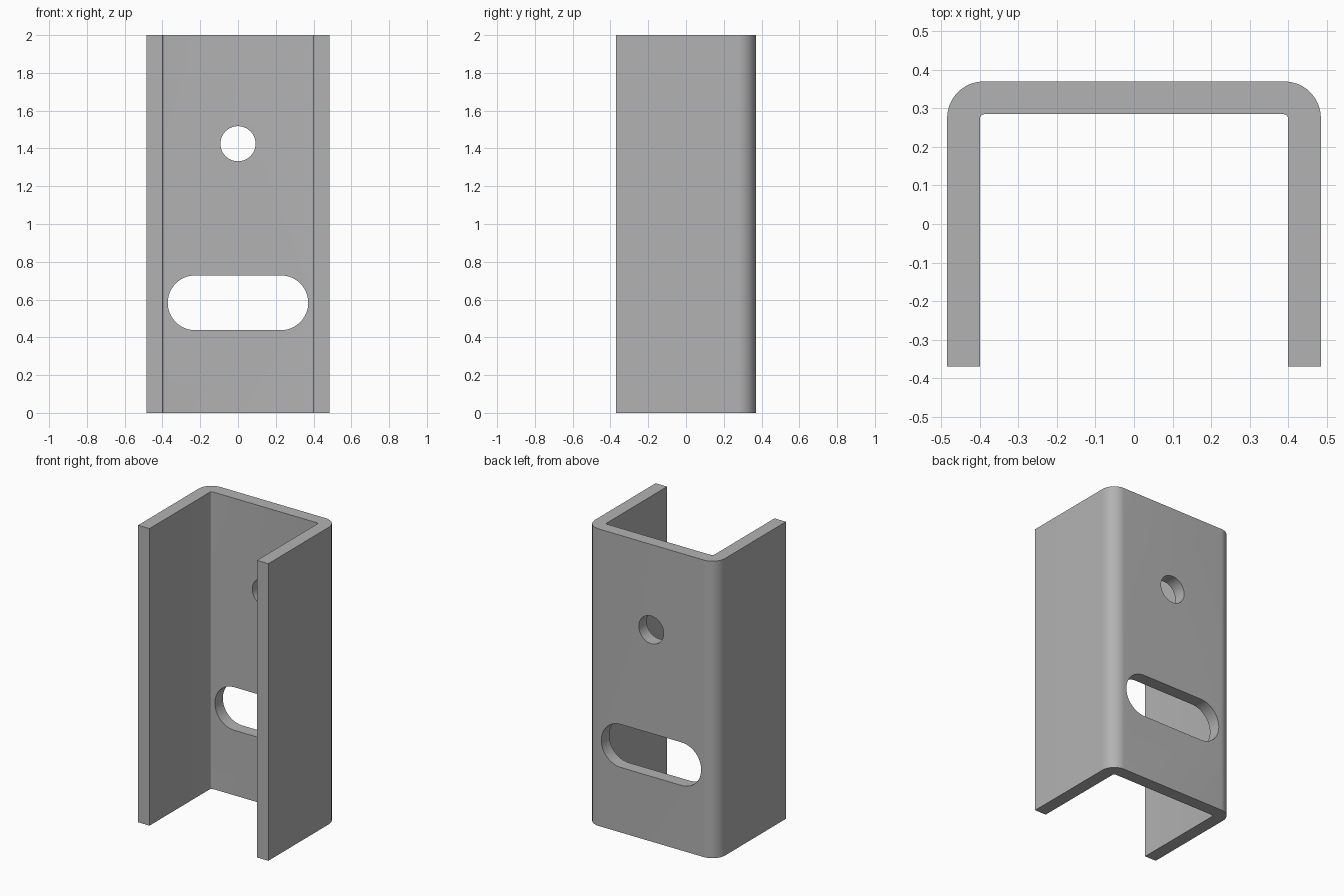
import bpy, bmesh
from math import sin, cos, pi
from mathutils import Vector

if "Cube" in bpy.data.objects:
    bpy.data.objects.remove(bpy.data.objects["Cube"])

HALF_W, HALF_D, HEIGHT, THICK = 0.485, 0.37, 2.0, 0.085
OUTER_R, INNER_R = 0.095, 0.012

steel = bpy.data.materials.new("plain grey steel")
steel.use_nodes = True
grey = (0.45, 0.45, 0.45, 1)
steel.diffuse_color = grey
steel.node_tree.nodes["Principled BSDF"].inputs["Base Color"].default_value = grey


def arc(cx, cy, r, start, end, steps):
    return [(cx + r * cos(start + (end - start) * i / steps),
             cy + r * sin(start + (end - start) * i / steps)) for i in range(steps + 1)]


def prism(name, outline, to_3d, direction):
    """Extrude a closed 2D outline into a solid."""
    bm = bmesh.new()
    face = bm.faces.new([bm.verts.new(to_3d(a, b)) for a, b in outline])
    new = bmesh.ops.extrude_face_region(bm, geom=[face])["geom"]
    bmesh.ops.translate(bm, vec=Vector(direction),
                        verts=[v for v in new if isinstance(v, bmesh.types.BMVert)])
    bmesh.ops.recalc_face_normals(bm, faces=bm.faces)
    mesh = bpy.data.meshes.new(name)
    bm.to_mesh(mesh)
    bm.free()
    mesh.materials.append(steel)
    obj = bpy.data.objects.new(name, mesh)
    bpy.context.collection.objects.link(obj)
    return obj


# Bent channel: right-hand half of the profile, mirrored to close the U
inner_x, inner_y = HALF_W - THICK, HALF_D - THICK
half = [(inner_x, -HALF_D), (HALF_W, -HALF_D)]
half += arc(HALF_W - OUTER_R, HALF_D - OUTER_R, OUTER_R, 0, pi / 2, 16)
inside = arc(inner_x - INNER_R, inner_y - INNER_R, INNER_R, pi / 2, 0, 6)
right = inside + half
outline = right + [(-x, y) for x, y in reversed(right)]
channel = prism("channel_bracket", outline, lambda a, b: (a, b, 0), (0, 0, HEIGHT))


# Holes through the back web
def cut_hole(name, z, r, reach):
    shape = arc(reach, z, r, -pi / 2, pi / 2, 24) + arc(-reach, z, r, pi / 2, pi * 1.5, 24)
    if reach == 0:
        shape = arc(0, z, r, 0, 2 * pi, 48)[:-1]
    cutter = prism(name, shape, lambda a, b: (a, HALF_D - 2 * THICK, b), (0, 3 * THICK, 0))
    cutter.hide_render = True
    bpy.ops.object.select_all(action="DESELECT")
    bpy.context.view_layer.objects.active = channel
    channel.select_set(True)
    mod = channel.modifiers.new(name, "BOOLEAN")
    mod.operation, mod.solver, mod.object = "DIFFERENCE", "EXACT", cutter
    bpy.ops.object.modifier_apply(modifier=name)
    bpy.data.objects.remove(cutter)


cut_hole("round_hole", 1.425, 0.093, 0)
cut_hole("slot", 0.583, 0.145, 0.227)

bpy.ops.object.shade_smooth_by_angle(angle=pi / 6)
